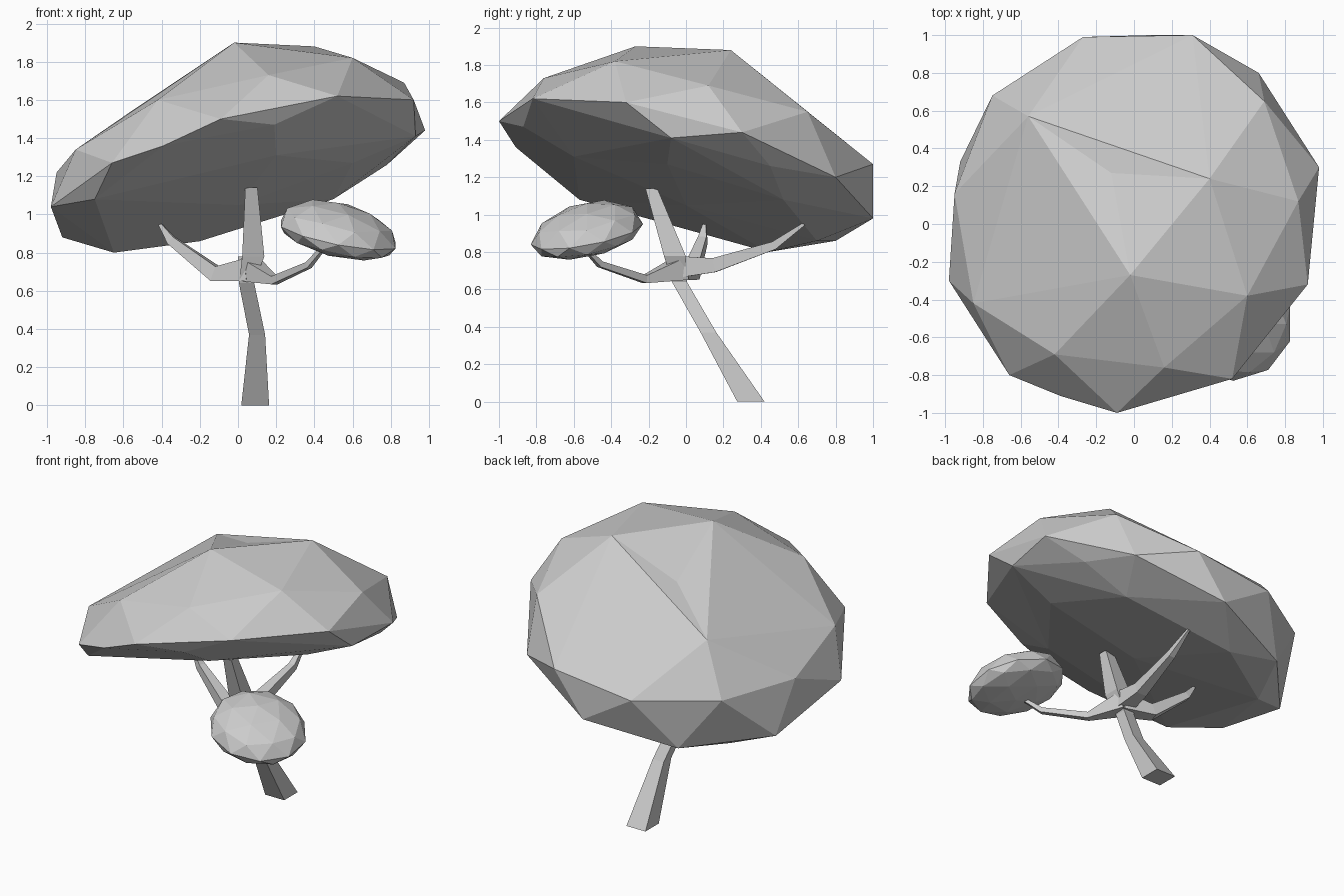
import bpy, bmesh, math
from mathutils import Vector, Matrix

if "Cube" in bpy.data.objects:
    bpy.data.objects.remove(bpy.data.objects["Cube"])


def finish(bm, name):
    bmesh.ops.recalc_face_normals(bm, faces=bm.faces[:])
    mesh = bpy.data.meshes.new(name)
    bm.to_mesh(mesh)
    bm.free()
    obj = bpy.data.objects.new(name, mesh)
    bpy.context.collection.objects.link(obj)
    return obj


def limb(name, path, level=False):
    """Four-sided tapering limb; path holds (x, y, z, half width)."""
    bm = bmesh.new()
    pts = [Vector(p[:3]) for p in path]
    rings = []
    for i, p in enumerate(pts):
        d = (pts[min(i + 1, len(pts) - 1)] - pts[max(i - 1, 0)]).normalized()
        if level:
            side, up = Vector((1, 0, 0)), Vector((0, 1, 0))
        else:
            ref = Vector((0, 1, 0)) if abs(d.z) > 0.85 else Vector((0, 0, 1))
            side = d.cross(ref).normalized()
            up = side.cross(d)
        h = path[i][3]
        rings.append([bm.verts.new(p + side * a * h + up * b * h)
                      for a, b in ((-1, -1), (1, -1), (1, 1), (-1, 1))])
    for r, s in zip(rings, rings[1:]):
        for k in range(4):
            bm.faces.new((r[k], r[(k + 1) % 4], s[(k + 1) % 4], s[k]))
    bm.faces.new(rings[0])
    bm.faces.new(rings[-1])
    return finish(bm, name)


# Leaning trunk with the rising main branch, then three side branches
limb("trunk", [(.09, .347, 0, .073), (.10, .12, .37, .042), (.045, -.035, .64, .04),
               (.08, -.06, .78, .058), (.07, -.185, 1.14, .032)], level=True)
limb("left_branch", [(.06, -.04, .71, .06), (-.12, .03, .69, .04),
                     (-.35, .09, .865, .023), (-.41, .10, .95, .008)])
limb("back_branch", [(.06, -.06, .72, .06), (.07, .15, .73, .038),
                     (.09, .47, .835, .022), (.08, .63, .95, .008)])
limb("right_branch", [(.06, -.03, .71, .06), (.19, -.22, .655, .021),
                      (.37, -.46, .735, .016), (.45, -.55, .83, .010)])

# Large tilted canopy: faceted hull through its corner points
crown = [(-.02, -.27, 1.90), (.40, .24, 1.88), (.60, -.38, 1.82), (.16, -.76, 1.73), (.87, .12, 1.69),
         (.69, .65, 1.55), (-.42, -.69, 1.60), (-.56, -.09, 1.51), (-.12, .27, 1.78), (-.56, .57, 1.54)]
rim = [(.52, -.82, 1.62), (.92, -.32, 1.60), (.98, .30, 1.44), (.93, -.08, 1.41), (.66, .80, 1.20),
       (.31, 1.0, 1.27), (-.27, .99, 1.20), (-.75, .68, 1.21), (-.92, .33, .88), (-.95, .16, 1.22),
       (-.98, -.30, 1.04), (-.85, -.42, 1.34), (-.75, -.57, 1.08), (-.66, -.80, 1.27),
       (-.39, -.91, 1.36), (-.09, -1.0, 1.50), (.19, -.87, 1.47)]
underside = [(.09, 1.0, .98), (-.65, .44, .80), (-.50, .80, .86), (-.20, .70, .86), (.50, .52, 1.08),
             (.78, .45, 1.26), (0, 0, 1.05), (.20, -.60, 1.31), (.60, -.10, 1.27)]
bm = bmesh.new()
verts = [bm.verts.new(p) for p in crown + rim + underside]
dip = verts[8]
bmesh.ops.convex_hull(bm, input=verts)
dip.co.z = 1.71                       # slight hollow in the top
bmesh.ops.delete(bm, geom=[v for v in bm.verts if not v.link_faces], context='VERTS')
finish(bm, "large_canopy")

# Small canopy: tilted icosphere, flatter underneath
bm = bmesh.new()
bmesh.ops.create_icosphere(bm, subdivisions=2, radius=1)
for v in bm.verts:
    v.co.z *= .165 if v.co.z > 0 else .11
shear = Matrix(((.315, 0, 0, .525), (0, .30, 0, -.53),
                (-.06, .055, 1, .895), (0, 0, 0, 1)))
bmesh.ops.transform(bm, matrix=shear, verts=bm.verts[:])
finish(bm, "small_canopy")
